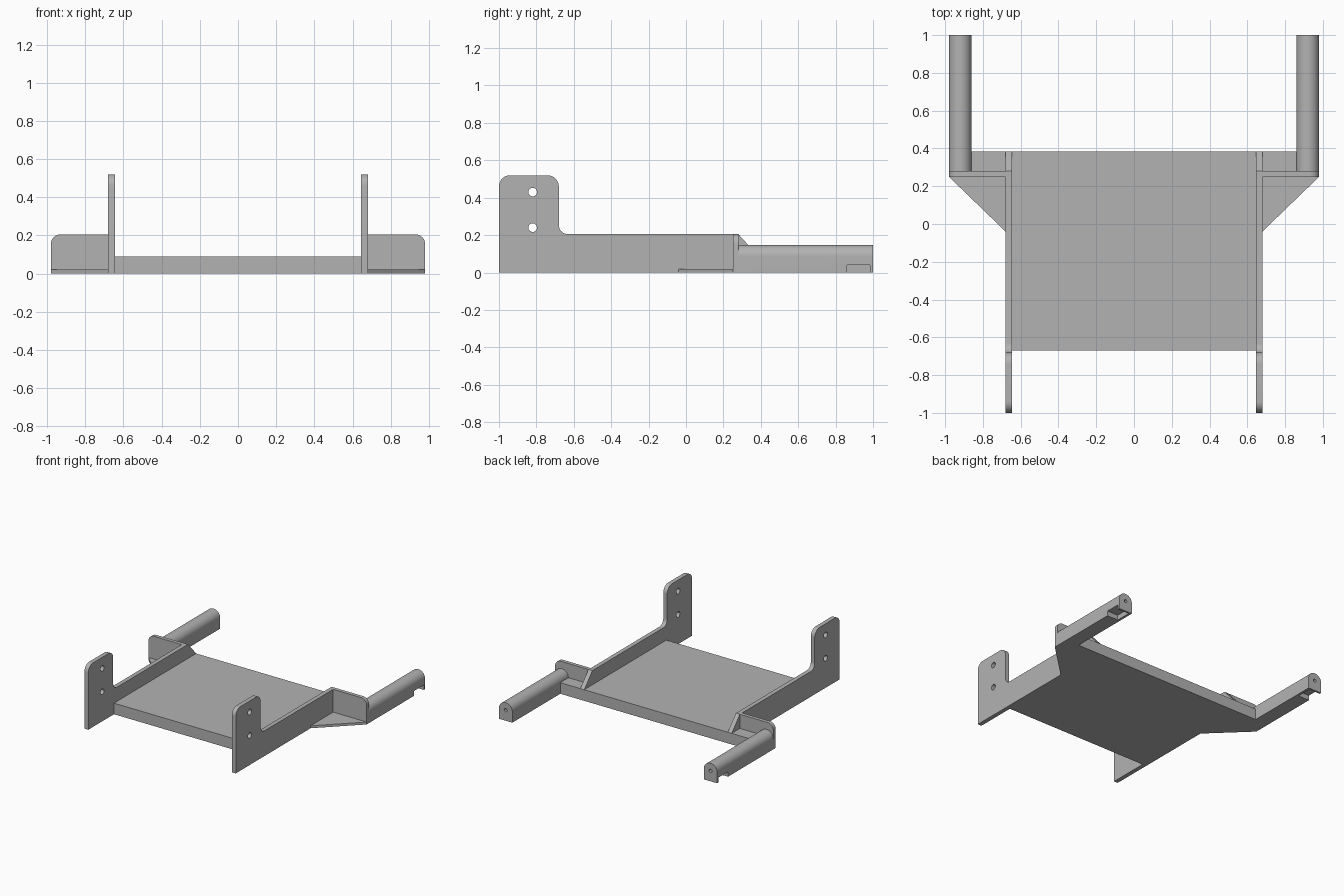
import bpy, bmesh, math
from mathutils import Vector

if "Cube" in bpy.data.objects:
    bpy.data.objects.remove(bpy.data.objects["Cube"], do_unlink=True)

grey = bpy.data.materials.new("plain grey")
grey.use_nodes = True
colour = (0.45, 0.45, 0.45, 1)
grey.diffuse_color = colour
grey.node_tree.nodes["Principled BSDF"].inputs["Base Color"].default_value = colour


def outline(points, steps=10):
    """Points are (u, v) or (u, v, radius); a radius rounds that corner."""
    result = []
    for i, p in enumerate(points):
        corner = Vector(p[:2])
        if len(p) == 2:
            result.append(corner)
            continue
        a = (Vector(points[i - 1][:2]) - corner).normalized()
        b = (Vector(points[(i + 1) % len(points)][:2]) - corner).normalized()
        half = a.angle(b) / 2
        centre = corner + (a + b).normalized() * p[2] / math.sin(half)
        start = corner + a * p[2] / math.tan(half) - centre
        end = corner + b * p[2] / math.tan(half) - centre
        for k in range(steps + 1):
            arc = start.lerp(end, k / steps)
            t = k / steps
            total = start.angle(end)
            arc = (start * math.sin((1 - t) * total) + end * math.sin(t * total)) / math.sin(total)
            result.append(centre + arc)
    return result


def circle(u, v, r, n=24):
    return [Vector((u + r * math.cos(math.tau * i / n),
                    v + r * math.sin(math.tau * i / n))) for i in range(n)]


def prism(name, points, axis, low, high):
    """Extrude a flat outline along one axis."""
    place = {"x": lambda p, d: (d, p[0], p[1]),
             "y": lambda p, d: (p[0], d, p[1]),
             "z": lambda p, d: (p[0], p[1], d)}[axis]
    bm = bmesh.new()
    base = bm.faces.new([bm.verts.new(place(p, low)) for p in points])
    grown = bmesh.ops.extrude_face_region(bm, geom=[base], use_keep_orig=True)
    shift = Vector(place((0, 0), high - low))
    bmesh.ops.translate(bm, vec=shift,
                        verts=[v for v in grown["geom"] if isinstance(v, bmesh.types.BMVert)])
    bmesh.ops.recalc_face_normals(bm, faces=bm.faces)
    mesh = bpy.data.meshes.new(name)
    bm.to_mesh(mesh)
    bm.free()
    mesh.materials.append(grey)
    obj = bpy.data.objects.new(name, mesh)
    bpy.context.collection.objects.link(obj)
    return obj


def select(obj):
    bpy.ops.object.select_all(action="DESELECT")
    obj.select_set(True)
    bpy.context.view_layer.objects.active = obj


def cut(obj, cutter):
    select(obj)
    mod = obj.modifiers.new("cut", "BOOLEAN")
    mod.operation = "DIFFERENCE"
    mod.solver = "EXACT"
    mod.object = cutter
    bpy.ops.object.modifier_apply(modifier=mod.name)
    bpy.data.objects.remove(cutter, do_unlink=True)


def smooth(obj):
    select(obj)
    bpy.ops.object.shade_smooth_by_angle(angle=math.radians(30))


# Deck, wider behind the brackets
half_deck = [(0.645, -0.67), (0.645, 0.28), (0.86, 0.28), (0.86, 0.385)]
prism("deck", half_deck + [(-x, y) for x, y in reversed(half_deck)], "z", 0, 0.09)

wall_shape = outline([(-1, 0), (-1, 0.52, 0.06), (-0.68, 0.52, 0.06), (-0.68, 0.205, 0.05),
                      (0.28, 0.205), (0.385, 0.09), (0.385, 0)])

for side, s in (("left", 1), ("right", -1)):
    # Side wall with raised ear and two bolt holes
    wall = prism(side + "_side_wall", wall_shape, "x", s * 0.645, s * 0.68)
    for z in (0.24, 0.43):
        cut(wall, prism("hole_cutter", circle(-0.82, z, 0.023), "x", s * 0.6, s * 0.72))
    smooth(wall)

    # Upright bracket plate and the triangular gusset in front of it
    plate = prism(side + "_bracket_plate",
                  outline([(s * 0.68, 0), (s * 0.98, 0), (s * 0.98, 0.205, 0.05), (s * 0.68, 0.205)]),
                  "y", 0.25, 0.28)
    smooth(plate)
    prism(side + "_gusset", [(s * 0.68, -0.04), (s * 0.98, 0.25), (s * 0.68, 0.25)], "z", 0, 0.02)

    # Round-topped rear arm with an end hole and an underside notch
    top = [(s * (0.92 + 0.06 * math.cos(math.pi * i / 20)),
            0.087 + 0.06 * math.sin(math.pi * i / 20)) for i in range(21)]
    arm = prism(side + "_arm", top + [(s * 0.86, 0), (s * 0.98, 0)], "y", 0.28, 1)
    cut(arm, prism("hole_cutter", circle(s * 0.92, 0.085, 0.013, 16), "y", 0.9, 1.1))
    cut(arm, prism("notch_cutter", [(0.86, -0.1), (0.985, -0.1), (0.985, 0.04), (0.86, 0.04)],
                   "x", s * 0.88, s * 1.1))
    smooth(arm)
